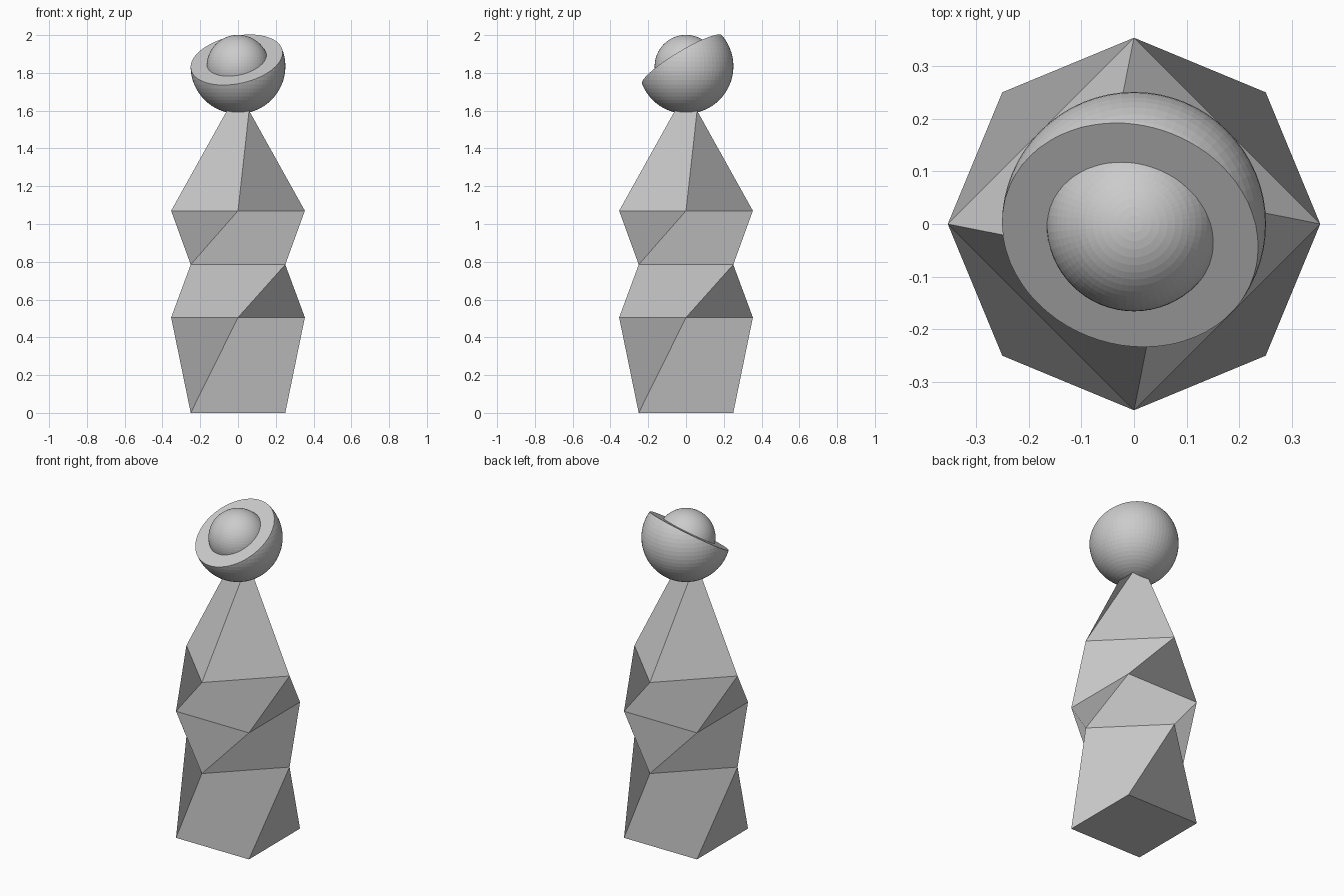
import bpy, bmesh, math
from mathutils import Vector

if "Cube" in bpy.data.objects:
    bpy.data.objects.remove(bpy.data.objects["Cube"])

grey = bpy.data.materials.new("stone grey")
grey.diffuse_color = (0.6, 0.6, 0.6, 1)
grey.use_nodes = True
grey.node_tree.nodes["Principled BSDF"].inputs["Base Color"].default_value = grey.diffuse_color


def add_object(name, bm):
    mesh = bpy.data.meshes.new(name)
    bm.to_mesh(mesh)
    bm.free()
    mesh.materials.append(grey)
    obj = bpy.data.objects.new(name, mesh)
    bpy.context.collection.objects.link(obj)
    return obj


# Twisted column: square rings, each turned 45 degrees from the one below
bm = bmesh.new()
levels = [(0, 0.354), (0.505, 0.354), (0.785, 0.354), (1.07, 0.354), (1.60, 0.083)]
rings = []
for i, (z, r) in enumerate(levels):
    angles = [math.radians(-135 + 45 * i + 90 * k) for k in range(4)]
    rings.append([bm.verts.new((r * math.cos(a), r * math.sin(a), z)) for a in angles])
for low, up in zip(rings, rings[1:]):
    for k in range(4):
        n = (k + 1) % 4
        # vertex order makes the quad fold outwards
        bm.faces.new((low[n], up[n], up[k], low[k]))
bm.faces.new(rings[0][::-1])
bm.faces.new(rings[-1])
add_object("twisted_column", bm)

CENTRE = Vector((0, 0, 1.835))

# Tilted bowl: sphere sliced by a sloping plane, slice filled flat
bm = bmesh.new()
bmesh.ops.create_uvsphere(bm, u_segments=64, v_segments=32, radius=0.251)
tilt = Vector((-0.18, -0.51, 0.842)).normalized()
cut = bmesh.ops.bisect_plane(bm, geom=bm.verts[:] + bm.edges[:] + bm.faces[:],
                             plane_co=tilt * 0.041, plane_no=tilt, clear_outer=True)
rim = [e for e in cut["geom_cut"] if isinstance(e, bmesh.types.BMEdge)]
bmesh.ops.contextual_create(bm, geom=rim)
bmesh.ops.recalc_face_normals(bm, faces=bm.faces[:])
add_object("tilted_bowl", bm).location = CENTRE

# Ball resting in the bowl
bm = bmesh.new()
bmesh.ops.create_uvsphere(bm, u_segments=64, v_segments=32, radius=0.166)
add_object("inner_ball", bm).location = CENTRE
